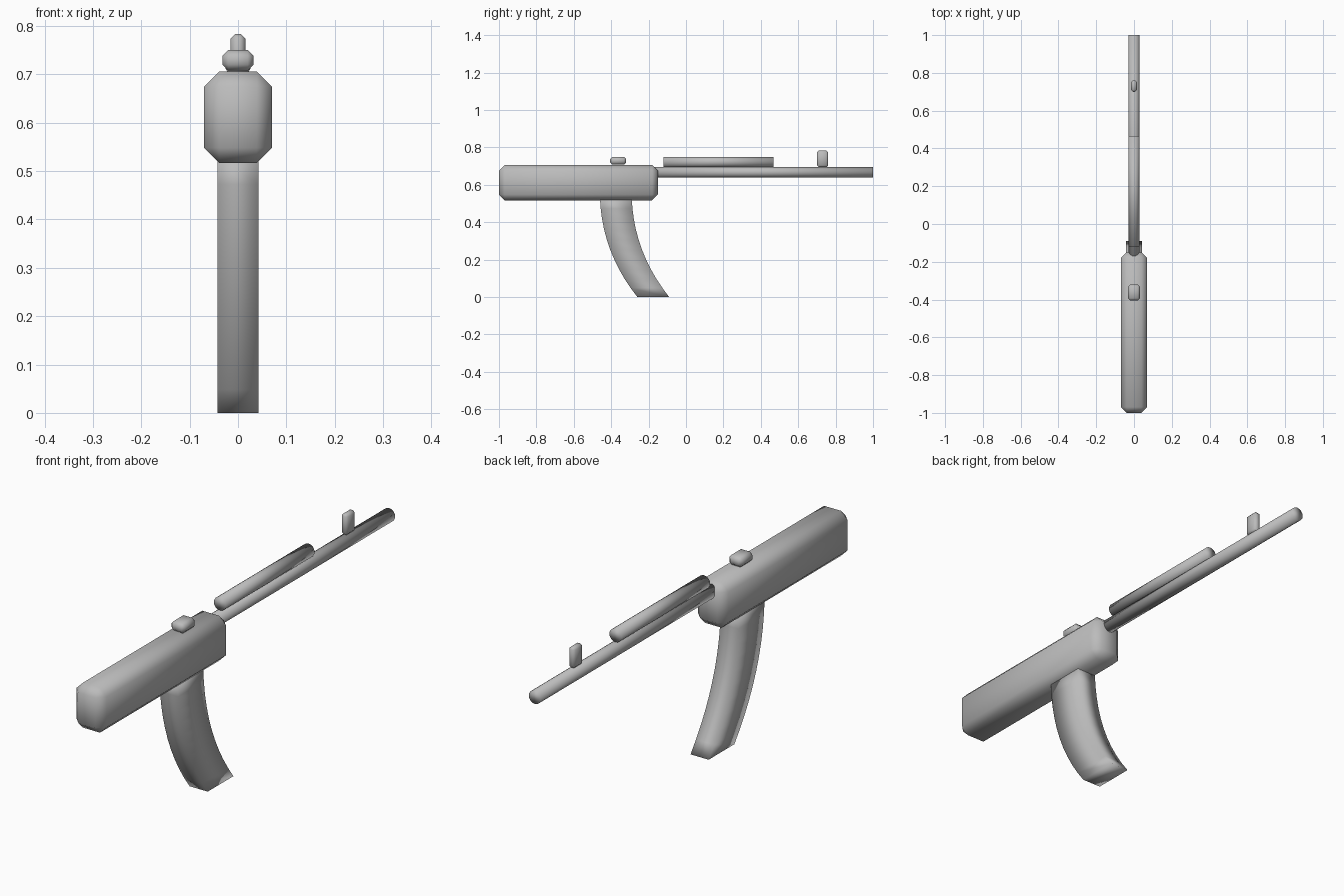
import bpy, bmesh
from mathutils import Matrix, Vector

cube = bpy.data.objects.get("Cube")
if cube:
    bpy.data.objects.remove(cube, do_unlink=True)

# Single flat grey
grey = bpy.data.materials.new("grey metal")
grey.use_nodes = True
colour = (0.5, 0.5, 0.5, 1)
grey.diffuse_color = colour
grey.node_tree.nodes["Principled BSDF"].inputs["Base Color"].default_value = colour


def finish(name, bm):
    bmesh.ops.recalc_face_normals(bm, faces=bm.faces)
    mesh = bpy.data.meshes.new(name)
    bm.to_mesh(mesh)
    bm.free()
    mesh.materials.append(grey)
    mesh.shade_smooth()
    obj = bpy.data.objects.new(name, mesh)
    bpy.context.collection.objects.link(obj)
    return obj


def chamfered_box(name, half_width, y_range, z_range, chamfer):
    bm = bmesh.new()
    (y0, y1), (z0, z1) = y_range, z_range
    size = Vector((2 * half_width, y1 - y0, z1 - z0))
    centre = Vector((0, (y0 + y1) / 2, (z0 + z1) / 2))
    bmesh.ops.create_cube(bm, size=1)
    bmesh.ops.scale(bm, vec=size, verts=bm.verts)
    bmesh.ops.translate(bm, vec=centre, verts=bm.verts)
    bmesh.ops.bevel(bm, geom=bm.edges[:], offset=chamfer, segments=1,
                    profile=0.5, affect='EDGES')
    return finish(name, bm)


def tube(name, radius, y_range, z):
    bm = bmesh.new()
    y0, y1 = y_range
    place = Matrix.Translation((0, (y0 + y1) / 2, z)) @ Matrix.Rotation(1.5708, 4, 'X')
    bmesh.ops.create_cone(bm, cap_ends=True, segments=16, radius1=radius,
                          radius2=radius, depth=y1 - y0, matrix=place)
    return finish(name, bm)


# Body and sights
chamfered_box("receiver", 0.07, (-1, -0.15), (0.517, 0.706), 0.031)
chamfered_box("rear_sight", 0.032, (-0.405, -0.32), (0.708, 0.75), 0.012)
chamfered_box("front_sight", 0.015, (0.70, 0.76), (0.695, 0.783), 0.009)

# Barrel and the tube above it
tube("barrel", 0.028, (-0.17, 1), 0.667)
tube("gas_tube", 0.028, (-0.12, 0.467), 0.722)

# Curved magazine: horizontal rectangles swept along a forward arc
half_width, length, steps = 0.042, 0.17, 10
start, bend, end = Vector((-0.46, 0.53)), Vector((-0.45, 0.24)), Vector((-0.26, 0))
bm = bmesh.new()
rings = []
for i in range(steps + 1):
    t = i / steps
    p = start * (1 - t) ** 2 + bend * 2 * t * (1 - t) + end * t ** 2
    corners = ((-1, 0), (1, 0), (1, 1), (-1, 1))
    rings.append([bm.verts.new((sx * half_width, p.x + sy * length, p.y))
                  for sx, sy in corners])
for a, b in zip(rings, rings[1:]):
    for k in range(4):
        n = (k + 1) % 4
        bm.faces.new((a[k], a[n], b[n], b[k]))
bm.faces.new(rings[0])
bm.faces.new(rings[-1])
finish("magazine", bm)
